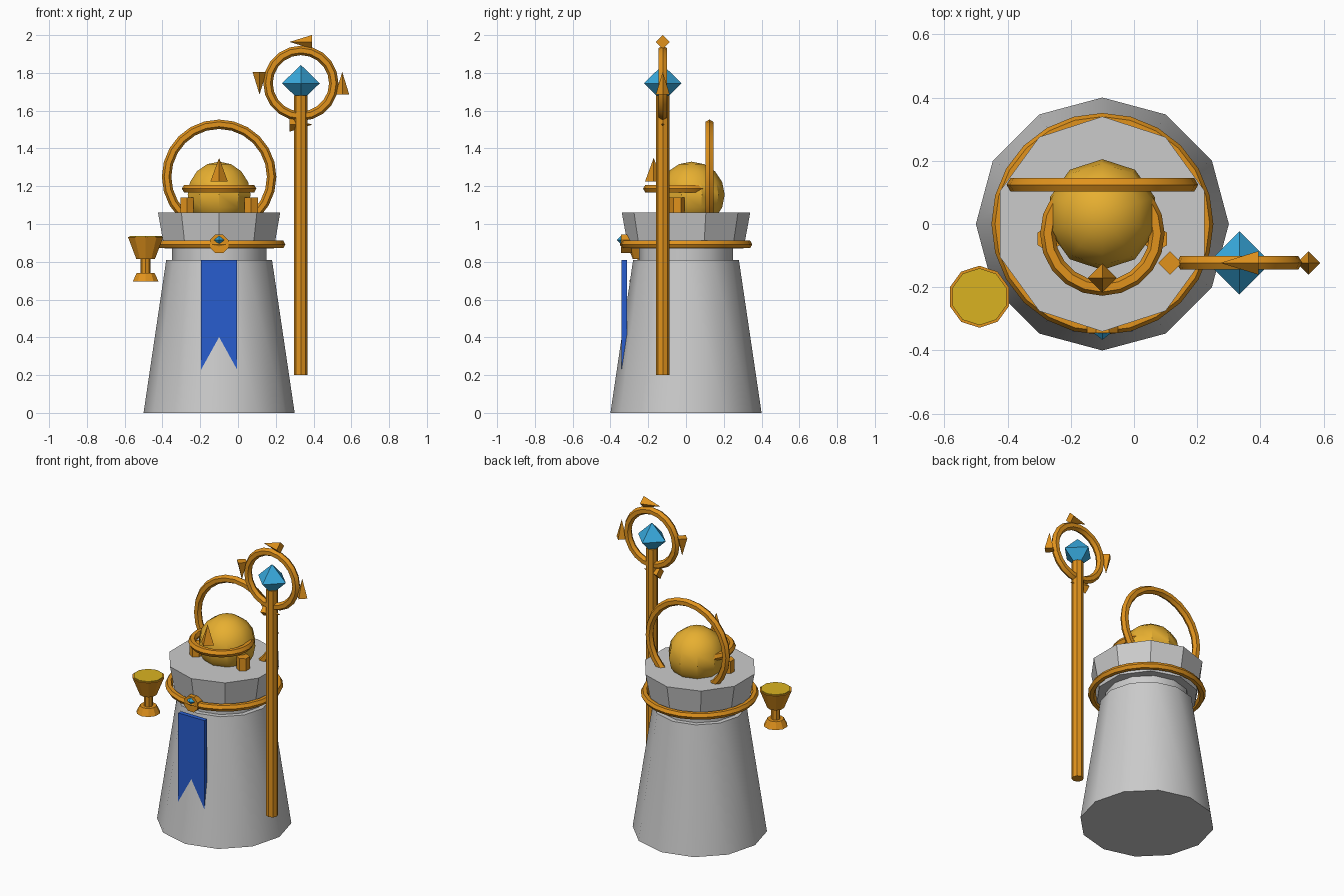
import bpy
from math import pi, radians, sin, cos

if "Cube" in bpy.data.objects:
    bpy.data.objects.remove(bpy.data.objects["Cube"])


def material(name, rgb):
    m = bpy.data.materials.new(name)
    m.diffuse_color = (*rgb, 1)
    m.use_nodes = True
    m.node_tree.nodes["Principled BSDF"].inputs["Base Color"].default_value = m.diffuse_color
    return m


GOLD = material("gold", (0.75, 0.29, 0.012))
SKIN = material("warm_yellow", (0.80, 0.43, 0.03))
CLOTH = material("blue_cloth", (0.022, 0.11, 0.62))
CRYSTAL = material("blue_crystal", (0.04, 0.40, 0.73))
DRINK = material("drink", (0.70, 0.45, 0.015))


def finish(name, mat=None, smooth=True):
    ob = bpy.context.object
    ob.name = name
    if mat:
        ob.data.materials.append(mat)
    if smooth:
        bpy.ops.object.shade_smooth_by_angle(angle=radians(30.5))
    return ob


def frustum(name, x, y, z0, z1, r0, r1, sides, mat=None):
    """Upright cone, frustum or cylinder between two heights."""
    bpy.ops.mesh.primitive_cone_add(vertices=sides, radius1=r0, radius2=r1, depth=z1 - z0,
                                    location=(x, y, (z0 + z1) / 2))
    return finish(name, mat)


def ring(name, loc, major, minor, segments, upright=False):
    bpy.ops.mesh.primitive_torus_add(location=loc, major_radius=major, minor_radius=minor,
                                     major_segments=segments, minor_segments=6,
                                     rotation=(pi / 2 if upright else 0, 0, 0))
    return finish(name, GOLD)


def octahedron(name, loc, size):
    x, y, z = size
    verts = [(x, 0, 0), (0, y, 0), (-x, 0, 0), (0, -y, 0), (0, 0, z), (0, 0, -z)]
    faces = []
    for i in range(4):
        j = (i + 1) % 4
        faces += [(i, j, 4), (j, i, 5)]
    me = bpy.data.meshes.new(name)
    me.from_pydata(verts, [], faces)
    ob = bpy.data.objects.new(name, me)
    ob.location = loc
    me.materials.append(CRYSTAL)
    bpy.context.collection.objects.link(ob)


CX = -0.10  # body axis

# Body: robe, neck and flared collar
frustum("robe", CX, 0, 0, 0.81, 0.40, 0.28, 12)
frustum("neck", CX, 0, 0.78, 0.92, 0.25, 0.25, 12)
frustum("collar", CX, 0, 0.87, 1.06, 0.305, 0.34, 10)

# Banner hanging on the front, sinking into the robe lower down
bpy.ops.mesh.primitive_cube_add(size=1, location=(CX, -0.326, 0.51))
bpy.context.object.scale = (0.19, 0.029, 0.60)
finish("banner", CLOTH, smooth=False)

# Collar chain with brooch
ring("collar_chain", (CX, 0, 0.892), 0.328, 0.023, 24)
bpy.ops.mesh.primitive_cylinder_add(vertices=8, radius=0.053, depth=0.06,
                                    location=(CX, -0.315, 0.895),
                                    rotation=(pi / 2, radians(22.5), 0))
finish("brooch", GOLD)
octahedron("brooch_gem", (CX, -0.34, 0.915), (0.034, 0.026, 0.027))

# Head with crown band, crown spike and side studs
bpy.ops.mesh.primitive_uv_sphere_add(segments=10, ring_count=8, radius=0.175,
                                     location=(CX, 0.03, 1.155))
finish("head", SKIN)
ring("crown_band", (CX, -0.03, 1.187), 0.173, 0.024, 20)
frustum("crown_spike", CX, -0.171, 1.225, 1.35, 0.046, 0, 4, GOLD)
for side, label in ((-1, "left"), (1, "right")):
    frustum("side_stud_" + label, CX + side * 0.17, -0.047, 1.00, 1.14, 0.04, 0.04, 6, GOLD)

# Halo standing behind the head
ring("halo", (CX, 0.124, 1.25), 0.278, 0.025, 24, upright=True)

# Goblet
GX, GY = -0.489, -0.23
frustum("goblet_foot", GX, GY, 0.695, 0.74, 0.072, 0.05, 10, GOLD)
frustum("goblet_stem", GX, GY, 0.73, 0.83, 0.027, 0.027, 8, GOLD)
frustum("goblet_bowl", GX, GY, 0.815, 0.93, 0.052, 0.098, 10, GOLD)
frustum("goblet_drink", GX, GY, 0.92, 0.936, 0.09, 0.09, 10, DRINK)

# Staff with ring, crystal and four tangential spikes
SX, SY, SZ = 0.333, -0.123, 1.745
frustum("staff_pole", SX, SY, 0.20, 1.68, 0.036, 0.036, 8, GOLD)
ring("staff_ring", (SX, SY, SZ), 0.174, 0.025, 20, upright=True)
octahedron("staff_crystal", (SX, SY, SZ), (0.10, 0.10, 0.097))
for i in range(4):
    a = i * pi / 2
    bpy.ops.mesh.primitive_cone_add(vertices=4, radius1=0.037, radius2=0, depth=0.12,
                                    location=(SX + 0.219 * cos(a), SY, SZ + 0.219 * sin(a)),
                                    rotation=(0, -a, 0))
    finish("staff_spike_%d" % (i + 1), GOLD)
